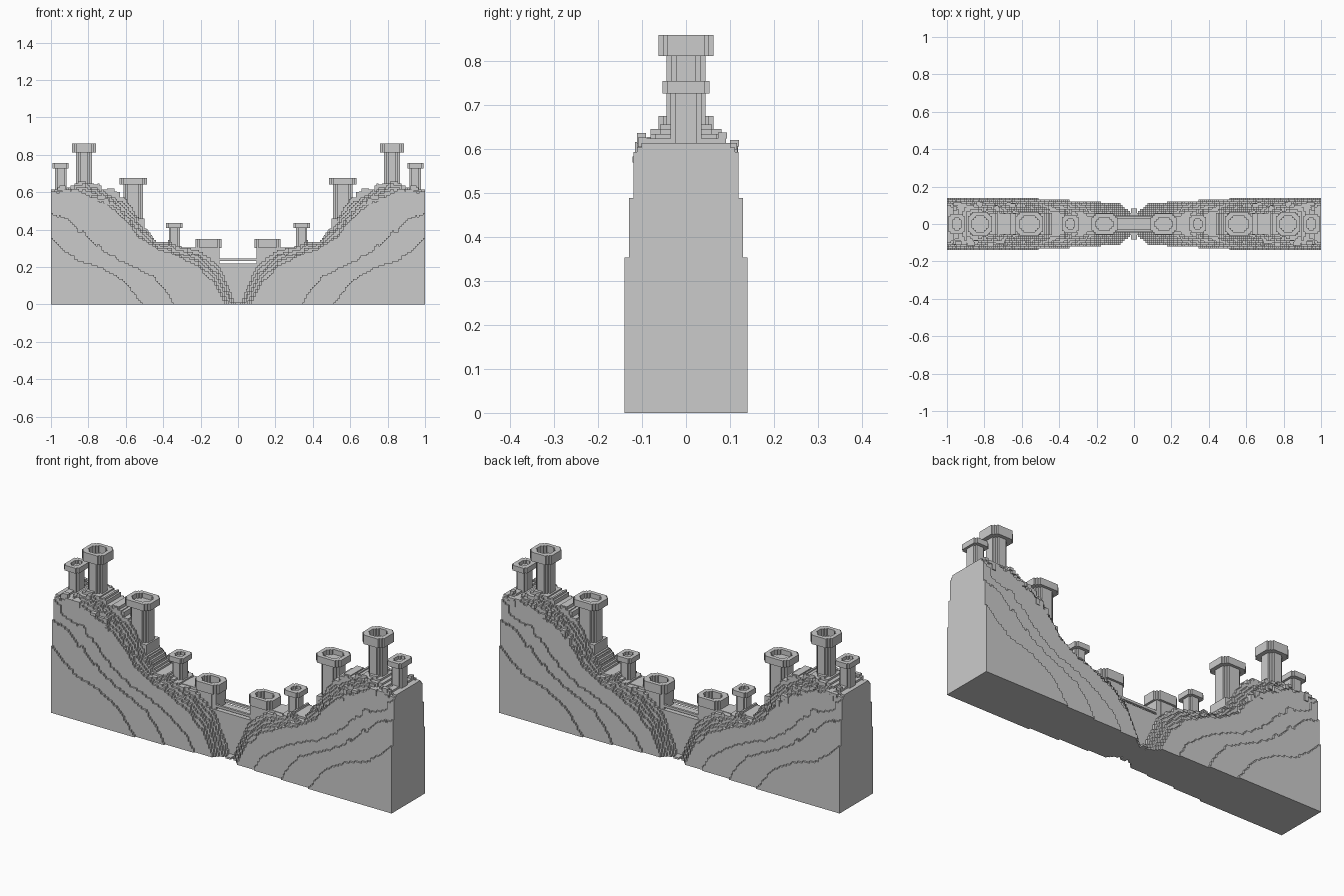
import bpy, bmesh, math, random

if "Cube" in bpy.data.objects:
    bpy.data.objects.remove(bpy.data.objects["Cube"])

random.seed(7)
V = 2 / 192  # block size of the stepped style


def finish(name, bm, mirror=True):
    bmesh.ops.recalc_face_normals(bm, faces=bm.faces)
    me = bpy.data.meshes.new(name)
    bm.to_mesh(me)
    bm.free()
    ob = bpy.data.objects.new(name, me)
    bpy.context.collection.objects.link(ob)
    if mirror:
        m = ob.modifiers.new("mirror", 'MIRROR')
        m.use_mirror_merge = False
    return ob


def extrude_loop(bm, pts, vec):
    f = bm.faces.new([bm.verts.new(p) for p in pts])
    r = bmesh.ops.extrude_face_region(bm, geom=[f], use_keep_orig=True)
    bmesh.ops.translate(bm, vec=vec, verts=[v for v in r["geom"] if isinstance(v, bmesh.types.BMVert)])


def box(bm, x0, x1, y0, y1, z0, z1):
    extrude_loop(bm, [(x0, y0, z0), (x1, y0, z0), (x1, y1, z0), (x0, y1, z0)], (0, 0, z1 - z0))


def height(prof, x):
    for (xa, za), (xb, zb) in zip(prof, prof[1:]):
        if xa >= x >= xb:
            return za + (zb - za) * (xa - x) / (xa - xb)
    return 0


def rock_layer(name, prof, w, noise=0.0):
    # stepped cliff slice, half-width w, heights snapped to blocks
    hs, j = [], 0
    for i in range(96):
        x = (i + .5) * V
        h = height(prof, x)
        if i % 2 == 0:
            j = random.uniform(-1, 1) * noise * min(1, max(0.1, (h - .12) / .3))
        if x > .97:
            j = min(j, 0) * .3
        hs.append(round(max(0, h + (j if h > .1 else 0)) / V) * V)
    start = next(i for i, h in enumerate(hs) if h > 0)
    pts = [(1, -w, 0), (start * V, -w, 0)]
    for i in range(start, 96):
        if i == start or hs[i] != hs[i - 1]:
            if i > start:
                pts.append((i * V, -w, hs[i - 1]))
            pts.append((i * V, -w, hs[i]))
    pts.append((1, -w, hs[-1]))
    bm = bmesh.new()
    extrude_loop(bm, pts, (0, 2 * w, 0))
    finish(name, bm)


# Lower cliff terraces
rock_layer("cliff_terrace_1", [(1, .36), (.93, .29), (.85, .23), (.73, .2), (.6, .12), (.51, 0)], .14, .012)
rock_layer("cliff_terrace_2", [(1, .49), (.9, .44), (.8, .36), (.7, .28), (.6, .22), (.45, .15), (.39, .08), (.34, 0)], .13, .014)
rock_layer("cliff_terrace_3", [(1, .6), (.93, .52), (.85, .5), (.75, .43), (.67, .34), (.55, .26), (.4, .2), (.3, .14), (.22, .08), (.17, 0)], .12, .014)

# Upper cliff layers blend from the shoulder to the ridge
shoulder = [(1, .61), (.92, .6), (.8, .59), (.7, .54), (.62, .46), (.54, .37), (.45, .31), (.35, .27), (.22, .21), (.13, .12), (.07, 0)]
ridge = [(1, .62), (.92, .62), (.82, .665), (.7, .61), (.6, .57), (.51, .43), (.45, .34), (.38, .34), (.2, .28), (.1, .2), (.01, 0)]
for k in range(6):
    t = k / 5
    prof = [(a[0] + (b[0] - a[0]) * t, a[1] + (b[1] - a[1]) * t) for a, b in zip(shoulder, ridge)]
    rock_layer("cliff_upper_%d" % (k + 1), prof, .112 - .0105 * k, .012)

# Loose crags on the upper rim
bm = bmesh.new()
for i in range(40):
    x = random.uniform(.6, .96)
    y = random.choice((-1, 1)) * random.uniform(.075, .112)
    z = height(shoulder, x) + random.uniform(-.03, .03)
    sx, sz = random.choice((1, 1.5, 2)) * V, random.choice((.7, 1, 1.5)) * V
    box(bm, x - sx, x + sx, y - V, y + V, z - sz, z + sz)
finish("crags", bm)

# Ridge walkway: flat run, then cross steps
bm = bmesh.new()
box(bm, .1, .38, -.042, .042, .1, .305)
for x0, x1, z in ((.46, .48, .37), (.48, .5, .4), (.5, .53, .46), (.63, .66, .6), (.66, .70, .62), (.70, .74, .61), (.74, .77, .64)):
    box(bm, x0, x1, -.055, .055, .2, z)
finish("ridge_walk", bm)

# Gorge wall with the bridge on top
bm = bmesh.new()
box(bm, -.12, .12, -.045, .045, 0, .22)
box(bm, -.015, .015, -.083, .083, 0, .01)
for s in (-1, 1):
    box(bm, -.11, .11, s * .036 - .006, s * .036 + .006, .232, .245)
finish("bridge", bm, False)


def outline(hx, hy, n):
    # rectangle with n block steps at every corner
    q = [(hx, hy - n * V)]
    for i in range(n):
        q += [(hx - (i + 1) * V, hy - (n - i) * V), (hx - (i + 1) * V, hy - (n - i - 1) * V)]
    pts = []
    for sx, sy in ((1, 1), (-1, 1), (-1, -1), (1, -1)):
        c = [(sx * x, sy * y) for x, y in q]
        pts += c if sx * sy > 0 else c[::-1]
    return pts


def tower(name, x, sx, sy, cx, cy, z0, zc, zt, n):
    bm = bmesh.new()
    extrude_loop(bm, [(x + a, b, z0) for a, b in outline(sx, sy, n)], (0, 0, zc + .004 - z0))
    # hollow parapet: outer wall, rim, inner wall and sunken floor
    o, i = outline(cx, cy, n), outline(cx - 2 * V, cy - 2 * V, n)
    zf = zc + V
    loops = [[bm.verts.new((x + a, b, z)) for a, b in l] for l, z in ((o, zc), (o, zt), (i, zt), (i, zf))]
    for la, lb in zip(loops, loops[1:]):
        for k in range(len(la)):
            m = (k + 1) % len(la)
            bm.faces.new((la[k], la[m], lb[m], lb[k]))
    bm.faces.new(loops[0])
    bm.faces.new(loops[-1])
    finish(name, bm)


tower("end_tower", .948, .031, .035, .043, .053, .5, .727, .755, 1)
tower("tall_tower", .823, .042, .044, .064, .063, .5, .812, .86, 2)
tower("slope_tower", .56, .052, .048, .073, .063, .3, .64, .676, 2)
tower("small_tower", .34, .03, .032, .044, .047, .2, .408, .435, 1)
tower("bridge_tower", .158, .055, .045, .07, .056, .15, .302, .35, 2)
